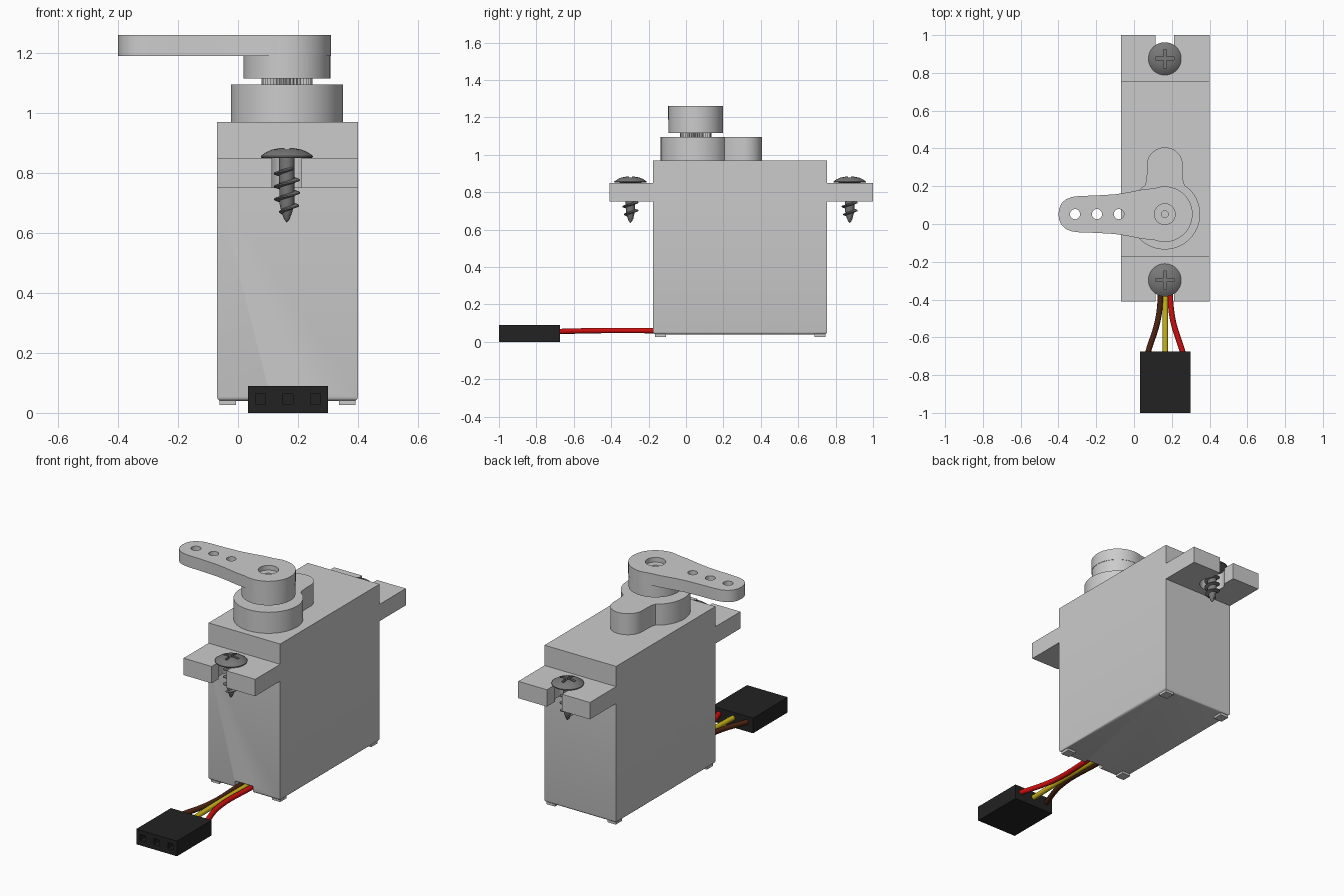
import bpy, bmesh, math
from math import cos, sin, pi, radians

if "Cube" in bpy.data.objects:
    bpy.data.objects.remove(bpy.data.objects["Cube"])

CX, CY = 0.163, 0.052          # output shaft axis


def material(name, r, g, b):
    m = bpy.data.materials.new(name)
    m.diffuse_color = (r, g, b, 1)
    m.use_nodes = True
    m.node_tree.nodes["Principled BSDF"].inputs["Base Color"].default_value = m.diffuse_color
    return m


GREY = material("light grey plastic", 0.6, 0.6, 0.6)
STEEL = material("dark steel", 0.19, 0.19, 0.19)
BLACK = material("black plastic", 0.016, 0.016, 0.016)
RED = material("red wire", 0.65, 0.005, 0.005)
YELLOW = material("yellow wire", 0.62, 0.48, 0.01)
BROWN = material("brown wire", 0.075, 0.018, 0.006)


def make(name, bm, mat):
    bmesh.ops.recalc_face_normals(bm, faces=bm.faces)
    me = bpy.data.meshes.new(name)
    bm.to_mesh(me)
    bm.free()
    if mat:
        me.materials.append(mat)
    ob = bpy.data.objects.new(name, me)
    bpy.context.collection.objects.link(ob)
    return ob


def activate(ob):
    bpy.ops.object.select_all(action='DESELECT')
    ob.select_set(True)
    bpy.context.view_layer.objects.active = ob


def smooth(ob, angle=35):
    activate(ob)
    bpy.ops.object.shade_smooth_by_angle(angle=radians(angle))


def prism(name, pts, a, b, mat=None, along='z'):
    """Extrude a 2D outline from a to b, along z (points x,y) or x (points y,z)."""
    bm = bmesh.new()
    place = (lambda p, h: (p[0], p[1], h)) if along == 'z' else (lambda p, h: (h, p[0], p[1]))
    f = bm.faces.new([bm.verts.new(place(p, a)) for p in pts])
    top = bmesh.ops.extrude_face_region(bm, geom=[f])['geom']
    d = (0, 0, b - a) if along == 'z' else (b - a, 0, 0)
    bmesh.ops.translate(bm, vec=d, verts=[v for v in top if isinstance(v, bmesh.types.BMVert)])
    return make(name, bm, mat)


def arc(cx, cy, r, a0, a1, n):
    return [(cx + r * cos(radians(a0 + (a1 - a0) * i / n)),
             cy + r * sin(radians(a0 + (a1 - a0) * i / n))) for i in range(n + 1)]


def disc(name, cx, cy, r, z0, z1, mat=None, n=40):
    return prism(name, arc(cx, cy, r, 0, 360, n)[:-1], z0, z1, mat)


def box(name, x0, x1, y0, y1, z0, z1, mat=None):
    return prism(name, [(x0, y0), (x1, y0), (x1, y1), (x0, y1)], z0, z1, mat)


def cut(ob, cutters):
    for c in cutters:
        activate(ob)
        m = ob.modifiers.new("cut", 'BOOLEAN')
        m.operation, m.solver, m.object = 'DIFFERENCE', 'EXACT', c
        bpy.ops.object.modifier_apply(modifier=m.name)
        bpy.data.objects.remove(c)


# Case with mounting ears, as one side profile
case = prism("servo_case", [(-.176, .04), (.754, .04), (.754, .75), (1, .75), (1, .85), (.754, .85),
                            (.754, .97), (-.176, .97), (-.176, .85), (-.41, .85), (-.41, .75),
                            (-.176, .75)], -.07, .40, GREY, 'x')
bm = bmesh.new()
bm.from_mesh(case.data)
low = [e for e in bm.edges if all(v.co.z < .05 for v in e.verts)]
bmesh.ops.bevel(bm, geom=low, offset=.014, segments=3, profile=.5, affect='EDGES')
bm.to_mesh(case.data)
bm.free()
SCREWS = (-.297, .875)
cutters = [box("cable_cutter", .105, .221, -.2, -.14, .03, .08)]
for y, end in zip(SCREWS, (-.5, 1.1)):
    cutters.append(disc("ear_hole_cutter", CX, y, .07, .7, .9, n=32))
    cutters.append(box("ear_slot_cutter", .114, .212, min(y, end), max(y, end), .7, .9))
cut(case, cutters)
smooth(case)

# Corner feet under the case
for x in (-.062, .337):
    for y in (-.165, .688):
        box("corner_foot", x, x + .055, y, y + .058, .027, .045, GREY)

# Gear tower with a small rear lobe and concave blends
blend = [(.105, .205), (.097, .232), (.095, .27)]
tower = prism("gear_tower", arc(CX, CY, .187, 135, 405, 54)
              + [(CX + x, y) for x, y in blend]
              + arc(CX, .311, .095, 0, 180, 28)
              + [(CX - x, y) for x, y in reversed(blend)], .965, 1.095, GREY)
smooth(tower)

# Toothed output shaft
teeth = 40
prism("output_spline", [(CX + r * cos(2 * pi * i / (2 * teeth)), CY + r * sin(2 * pi * i / (2 * teeth)))
                        for i in range(2 * teeth) for r in [.085 if i % 2 else .077]],
      1.09, 1.12, GREY)

# Horn: arm plate with hub below
side = [(.04, .13), (-.03, .116), (-.10, .105), (-.20, .099), (-.29, .096), (-.33, .091),
        (-.362, .078), (-.384, .057), (-.396, .03)]
arm = prism("horn_arm", arc(CX, CY, .147, -110, 110, 44) + [(x, CY + w) for x, w in side]
            + [(-.40, CY)] + [(x, CY - w) for x, w in reversed(side)], 1.19, 1.26, GREY)
cutters = [disc("arm_hole_cutter", x, CY, .027, 1.1, 1.3, n=24) for x in (-.312, -.196, -.08)]
cutters += [disc("hub_recess_cutter", CX, CY, .055, 1.232, 1.3),
            disc("hub_bore_cutter", CX, CY, .018, 1.2, 1.3, n=20)]
cut(arm, cutters)
smooth(arm)
smooth(disc("horn_hub", CX, CY, .145, 1.116, 1.195, GREY, 56))


# Screws: lathed head and shank, cross recess, helical thread
def screw(y):
    profile = [(0, .884), (.025, .883), (.05, .878), (.068, .87), (.08, .862), (.087, .857),
               (.086, .851), (.026, .85), (.025, .70), (.018, .67), (.009, .645), (0, .635)]
    bm = bmesh.new()
    vs = [bm.verts.new((r, 0, z)) for r, z in profile]
    es = [bm.edges.new(p) for p in zip(vs, vs[1:])]
    bmesh.ops.spin(bm, geom=vs + es, axis=(0, 0, 1), cent=(0, 0, 0), angle=2 * pi, steps=36)
    bmesh.ops.remove_doubles(bm, verts=bm.verts, dist=1e-5)
    bmesh.ops.translate(bm, vec=(CX, y, 0), verts=bm.verts)
    body = make("mounting_screw", bm, STEEL)
    w, l = .008, .048
    cross = [(l, -w), (l, w), (w, w), (w, l), (-w, l), (-w, w), (-l, w), (-l, -w),
             (-w, -w), (-w, -l), (w, -l), (w, -w)]
    cut(body, [prism("recess_cutter", [(CX + a, y + b) for a, b in cross], .867, .92)])
    smooth(body, 40)

    bm = bmesh.new()
    turns, per, prev = 4, 24, None
    n = turns * per
    for i in range(n + 1):
        t = i / n
        a, z = 2 * pi * t * turns, .82 - .172 * t
        core = .022 if z > .70 else max(.004, .022 * (z - .635) / .065)
        out = core + .02 * min(1, t * 10, (1 - t) * 5) + .001
        ring = [bm.verts.new((CX + r * cos(a), y - r * sin(a), z + h))
                for r, h in ((core, .008), (out, .002), (out, -.002), (core, -.008))]
        if prev:
            for k in range(4):
                bm.faces.new((prev[k], prev[(k + 1) % 4], ring[(k + 1) % 4], ring[k]))
        else:
            bm.faces.new(ring)
        prev = ring
    bm.faces.new(prev)
    smooth(make("screw_thread", bm, STEEL))


for y in SCREWS:
    screw(y)

# Connector with three sockets
plug = box("connector", .033, .30, -1, -.675, 0, .09, BLACK)
cut(plug, [box("socket_cutter", x - .017, x + .017, -1.1, -.93, .03, .065) for x in (.075, .166, .258)])

# Three wires fanning out from the case to the connector
for name, mat, s in (("brown_wire", BROWN, -1), ("yellow_wire", YELLOW, 0), ("red_wire", RED, 1)):
    cu = bpy.data.curves.new(name, 'CURVE')
    cu.dimensions, cu.bevel_depth, cu.bevel_resolution = '3D', .015, 3
    sp = cu.splines.new('BEZIER')
    path = [(.033, -.145, .06), (.033, -.47, .06), (.095, -.69, .055)]
    sp.bezier_points.add(len(path) - 1)
    for p, (dx, y, z) in zip(sp.bezier_points, path):
        p.co = (CX + .003 + s * dx, y, z)
        p.handle_left_type = p.handle_right_type = 'AUTO'
    cu.materials.append(mat)
    ob = bpy.data.objects.new(name, cu)
    bpy.context.collection.objects.link(ob)
    activate(ob)
    bpy.ops.object.convert(target='MESH')
    smooth(bpy.context.object, 60)
